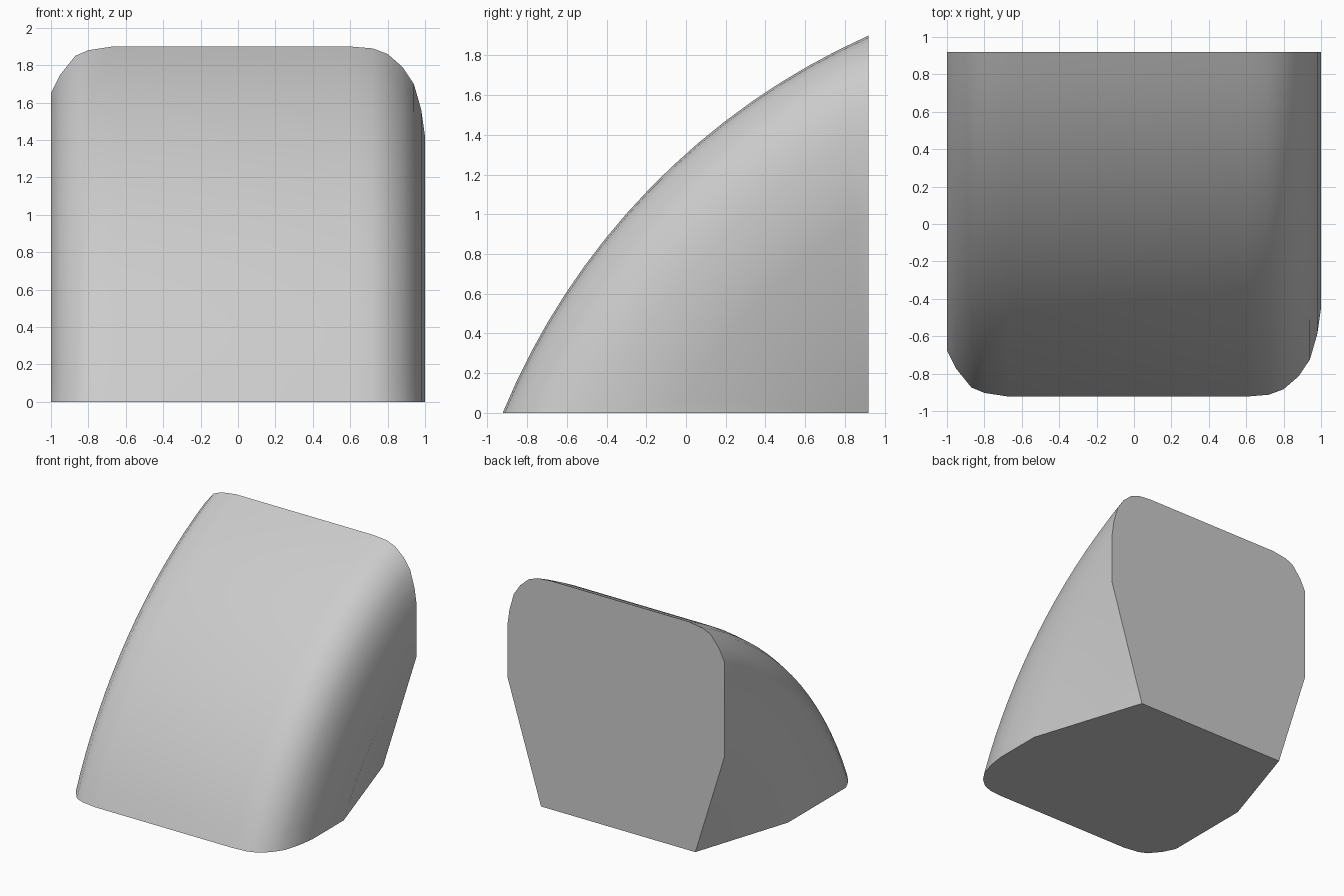
import bpy, bmesh
from math import sqrt, acos, asin, cos, sin, radians

cube = bpy.data.objects.get("Cube")
if cube:
    bpy.data.objects.remove(cube)

# Flat grey finish
grey = bpy.data.materials.new("light grey")
grey.use_nodes = True
color = (0.6, 0.6, 0.6, 1)
grey.diffuse_color = color
grey.node_tree.nodes["Principled BSDF"].inputs["Base Color"].default_value = color

# Cross-section on the back plane as (x, z), from one lower corner over the top
BACK = 0.92
section = [(0.69, 0), (1, 1.0), (1, 1.42), (0.98, 1.56), (0.94, 1.7), (0.88, 1.79),
           (0.8, 1.86), (0.72, 1.89), (0.6, 1.9), (-0.67, 1.9), (-0.8, 1.88),
           (-0.87, 1.85), (-0.95, 1.75), (-1, 1.65), (-1, 0.87), (-0.73, 0)]

# The section sweeps forward and down around this axis until it meets the ground
AXIS_Y, AXIS_Z, STEPS = 2.37, -1.35, 16
bm = bmesh.new()
rows = []
for x, z in section:
    r = sqrt((AXIS_Y - BACK) ** 2 + (z - AXIS_Z) ** 2)
    start, end = acos((AXIS_Y - BACK) / r), asin(-AXIS_Z / r)
    angles = [start + (end - start) * i / STEPS for i in range(STEPS + 1)]
    rows.append([bm.verts.new((x, AXIS_Y - r * cos(a), AXIS_Z + r * sin(a))) for a in angles])

# Curved skin, flat back and flat underside
for a, b in zip(rows, rows[1:]):
    for i in range(STEPS):
        bm.faces.new((a[i], a[i + 1], b[i + 1], b[i]))
bm.faces.new([row[0] for row in rows])
bm.faces.new([row[-1] for row in reversed(rows)])
bmesh.ops.remove_doubles(bm, verts=bm.verts, dist=0.001)
bmesh.ops.recalc_face_normals(bm, faces=bm.faces)

mesh = bpy.data.meshes.new("curved_block")
bm.to_mesh(mesh)
bm.free()
mesh.materials.append(grey)
block = bpy.data.objects.new("curved_block", mesh)
bpy.context.collection.objects.link(block)
bpy.context.view_layer.objects.active = block
block.select_set(True)
bpy.ops.object.shade_smooth_by_angle(angle=radians(30))
